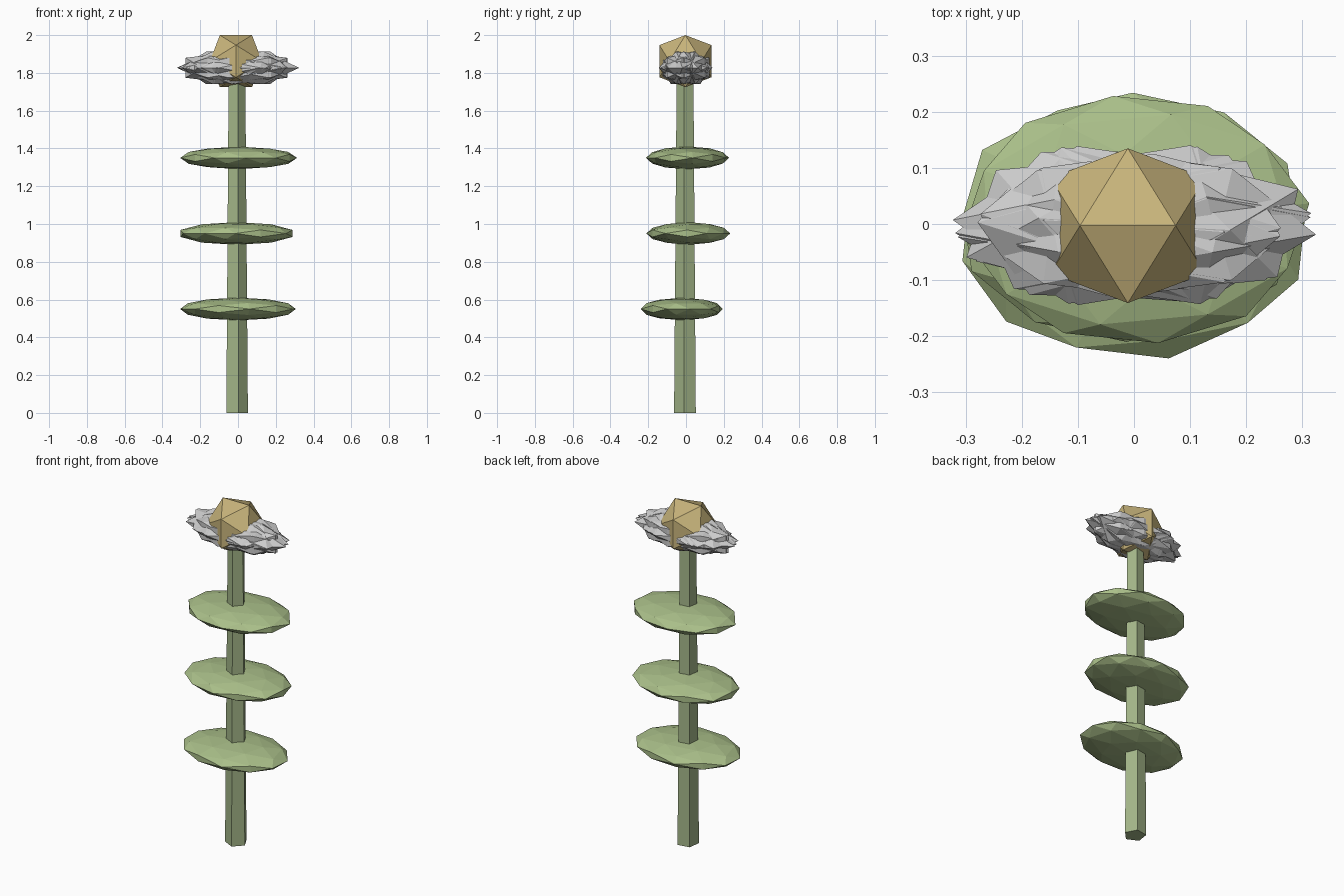
import bpy, bmesh, math, random
from mathutils import Matrix, Vector

if "Cube" in bpy.data.objects:
    bpy.data.objects.remove(bpy.data.objects["Cube"])

random.seed(4)
AXIS = Vector((-0.008, -0.003, 0))
# Tilt that brings an edge of the icosahedron to the top, parallel to x
EDGE_UP = Matrix.Rotation(math.pi / 2, 4, 'Z') @ Matrix.Rotation(math.radians(31.717), 4, 'X')


def material(name, color):
    m = bpy.data.materials.new(name)
    m.diffuse_color = (*color, 1)
    m.use_nodes = True
    m.node_tree.nodes["Principled BSDF"].inputs["Base Color"].default_value = m.diffuse_color
    return m


def finish(bm, name, mat=None):
    me = bpy.data.meshes.new(name)
    bm.to_mesh(me)
    bm.free()
    ob = bpy.data.objects.new(name, me)
    bpy.context.collection.objects.link(ob)
    if mat:
        me.materials.append(mat)
    return ob


def edge_up_matrix():
    """Find the turn about z and x that puts an icosahedron edge on top, along x."""
    bm = bmesh.new()
    bmesh.ops.create_icosphere(bm, subdivisions=1, radius=1)
    top = max(bm.verts, key=lambda v: v.co.z)
    a, b = top.co.copy(), top.link_edges[0].other_vert(top).co.copy()
    bm.free()
    z = (a + b).normalized()
    x = (a - b).normalized()
    return Matrix((x, z.cross(x), z)).to_4x4()


EDGE_UP = edge_up_matrix()


def blob(name, loc, scale, yaw, detail, mat=None):
    """Icosphere turned about z first, then squashed."""
    bm = bmesh.new()
    bmesh.ops.create_icosphere(bm, subdivisions=detail, radius=1)
    bm.transform(Matrix.Translation(loc) @ Matrix.Diagonal((*scale, 1))
                 @ Matrix.Rotation(yaw, 4, 'Z') @ EDGE_UP)
    return finish(bm, name, mat)


green = material("stem_green", (0.37, 0.47, 0.25))
leaf_green = material("leaf_green", (0.40, 0.52, 0.25))
gold = material("gold", (0.58, 0.46, 0.20))

# Five-sided tapering stem
bm = bmesh.new()
bmesh.ops.create_cone(bm, cap_ends=True, segments=5, radius1=0.061, radius2=0.047, depth=1.8)
first = math.atan2(bm.verts[0].co.y, bm.verts[0].co.x) if bm.verts.ensure_lookup_table() is None else 0
bm.transform(Matrix.Translation(AXIS + Vector((0, 0, 0.9)))
             @ Matrix.Rotation(math.radians(-80) - first, 4, 'Z'))
finish(bm, "stem", green)

# Three flattened leaf discs
for i, (z, x, y, yaw) in enumerate([(0.55, 0.0, -0.022, 0.2), (0.95, -0.008, 0.012, 1.0),
                                    (1.35, 0.003, 0.008, 1.7)]):
    blob(f"leaf_{i + 1}", (x, y, z), (0.312, 0.222, 0.06), yaw, 2, leaf_green)

# Overlapping petals make the spiky collar
for i in range(8):
    blob(f"petal_{i + 1}", (random.uniform(-0.01, 0.01), -0.002, 1.827), (0.318, 0.15, 0.1),
         i * math.pi / 4 + random.uniform(-0.2, 0.2), 1)

# Faceted flower centre
blob("flower_centre", (-0.011, -0.003, 1.862), (0.162,) * 3, 0, 1, gold)
